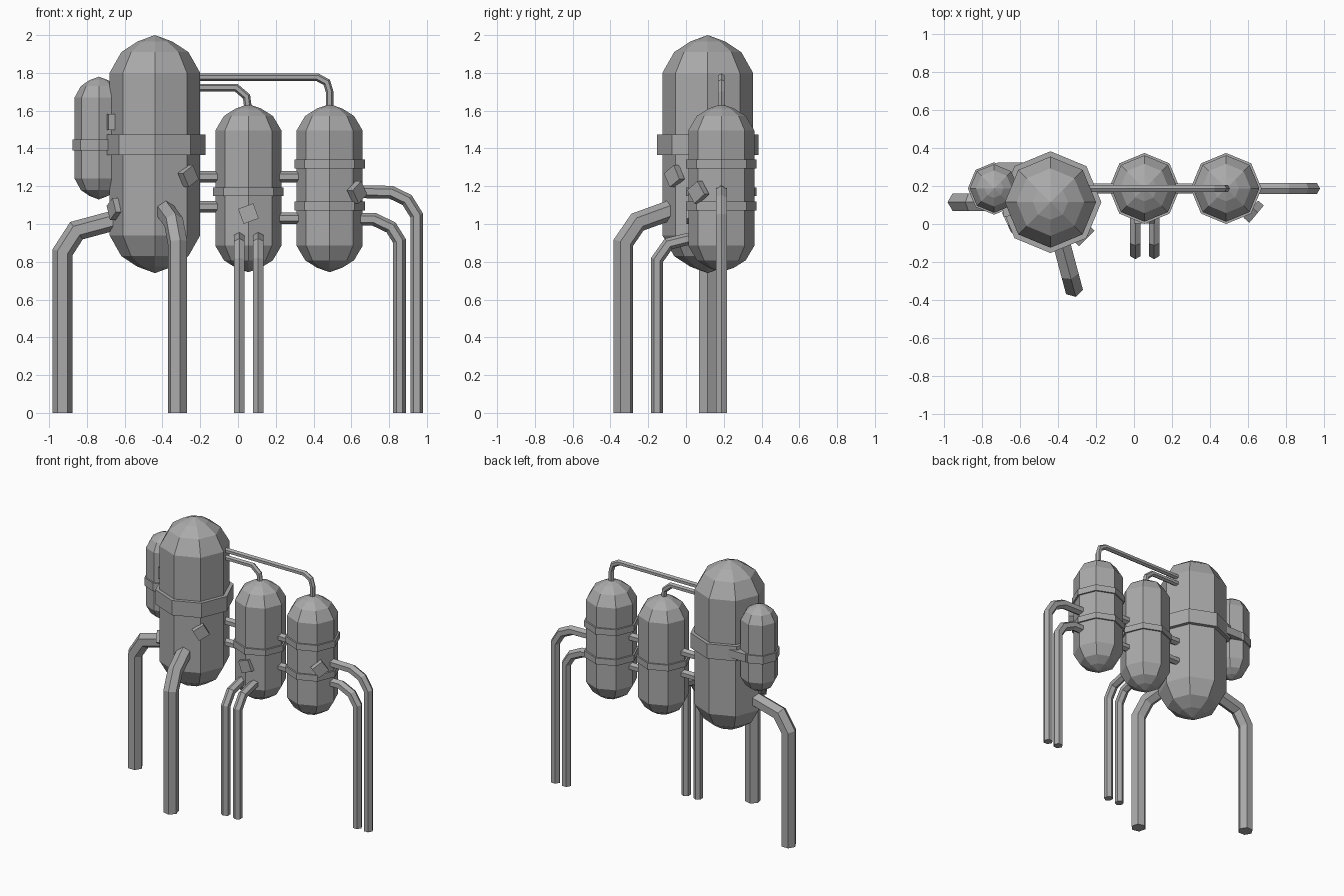
import bpy, bmesh
from math import sin, cos, pi, radians
from mathutils import Vector, Matrix

cube = bpy.data.objects.get("Cube")
if cube:
    bpy.data.objects.remove(cube, do_unlink=True)

GREY = (0.4, 0.4, 0.4, 1)
mat = bpy.data.materials.new("tank_grey")
mat.use_nodes = True
mat.diffuse_color = GREY
mat.node_tree.nodes["Principled BSDF"].inputs["Base Color"].default_value = GREY


def finish(name, bm):
    bmesh.ops.recalc_face_normals(bm, faces=bm.faces)
    mesh = bpy.data.meshes.new(name)
    bm.to_mesh(mesh)
    bm.free()
    mesh.materials.append(mat)
    obj = bpy.data.objects.new(name, mesh)
    bpy.context.collection.objects.link(obj)


def skin(name, rings):
    """Join equal-sized rings of points into a capped tube."""
    bm = bmesh.new()
    loops = [[bm.verts.new(p) for p in ring] for ring in rings]
    n = len(loops[0])
    for a, b in zip(loops, loops[1:]):
        for i in range(n):
            j = (i + 1) % n
            bm.faces.new((a[i], a[j], b[j], b[i]))
    bm.faces.new(loops[0])
    bm.faces.new(loops[-1])
    bmesh.ops.remove_doubles(bm, verts=bm.verts, dist=0.0005)
    finish(name, bm)


def octagon(centre, r, z):
    return [(centre[0] + r * cos(i * pi / 4), centre[1] + r * sin(i * pi / 4), z)
            for i in range(8)]


def tank(name, centre, r, low, high, cap):
    # Dome profile: radius factor and height factor
    dome = [(0.002, 1), (0.385, 0.83), (0.74, 0.55), (1, 0)]
    rings = [octagon(centre, r * f, high - cap + cap * h) for f, h in dome]
    rings += [octagon(centre, r * f, low + cap - cap * h) for f, h in reversed(dome)]
    skin(name, rings)


def band(name, centre, r, low, high):
    skin(name, [octagon(centre, r, low), octagon(centre, r, high)])


def pipe(name, origin, angle, r, path):
    """Six-sided pipe in an upright plane; path holds (distance, height)."""
    a = radians(angle)
    out = Vector((cos(a), sin(a), 0))
    side = Vector((-sin(a), cos(a), 0))
    pts = [Vector((origin[0], origin[1], 0)) + out * d + Vector((0, 0, z)) for d, z in path]
    rings = []
    for i, p in enumerate(pts):
        before = (p - pts[i - 1]).normalized() if i else (pts[1] - p).normalized()
        after = (pts[i + 1] - p).normalized() if i < len(pts) - 1 else before
        tangent = (before + after).normalized()
        normal = side.cross(tangent) / tangent.dot(before)
        rings.append([p + normal * r * cos(k * pi / 3) + side * r * sin(k * pi / 3)
                      for k in range(6)])
    skin(name, rings)


def box(name, size, matrix):
    bm = bmesh.new()
    bmesh.ops.create_cube(bm, size=1, matrix=matrix @ Matrix.Diagonal((*size, 1)))
    finish(name, bm)


def plate(name, centre, r, angle, z, spin):
    m = (Matrix.Translation((centre[0], centre[1], z))
         @ Matrix.Rotation(radians(angle), 4, 'Z')
         @ Matrix.Translation((r, 0, 0))
         @ Matrix.Rotation(radians(spin), 4, 'X'))
    box(name, (0.04, 0.085, 0.085), m)


MAIN, SMALL = (-0.44, 0.115), (-0.737, 0.187)
MIDDLE, END = (0.055, 0.187), (0.485, 0.187)

# Tanks
tank("main_tank", MAIN, 0.24, 0.74, 2.0, 0.2)
tank("small_tank", SMALL, 0.128, 1.13, 1.78, 0.11)
tank("middle_tank", MIDDLE, 0.175, 0.745, 1.635, 0.14)
tank("end_tank", END, 0.175, 0.745, 1.635, 0.14)

# Bands and bracket
band("main_band", MAIN, 0.268, 1.365, 1.475)
band("small_band", SMALL, 0.138, 1.388, 1.448)
band("middle_band", MIDDLE, 0.187, 1.147, 1.193)
band("end_upper_band", END, 0.187, 1.295, 1.342)
band("end_lower_band", END, 0.187, 1.072, 1.118)
box("band_bracket", (0.22, 0.16, 0.058), Matrix.Translation((-0.61, 0.245, 1.418)))

# Small plates on the tank sides
plate("main_front_plate", MAIN, 0.25, -45, 1.253, 30)
plate("main_upper_plate", MAIN, 0.235, 188, 1.54, 0)
plate("main_lower_plate", MAIN, 0.235, 205, 1.08, 30)
plate("middle_plate", MIDDLE, 0.165, -90, 1.055, 20)
plate("end_plate", END, 0.19, -40, 1.168, 35)

# Overhead pipes from the main tank
pipe("long_top_pipe", MIDDLE, 0, 0.02,
     [(-0.36, 1.777), (0.365, 1.777), (0.415, 1.75), (0.43, 1.70), (0.43, 1.6)])
pipe("short_top_pipe", MIDDLE, 0, 0.02,
     [(-0.36, 1.722), (-0.065, 1.722), (-0.01, 1.675), (0, 1.6)])

# Straight connectors between tanks
for z in (1.25, 1.092):
    pipe("main_connector", MIDDLE, 0, 0.03, [(-0.37, z), (-0.1, z)])
for z in (1.25, 1.03):
    pipe("end_connector", MIDDLE, 0, 0.03, [(0.1, z), (0.33, z)])

# Thick legs on the main tank
pipe("right_leg", MAIN, 180, 0.053,
     [(0.1, 1.045), (0.21, 1.02), (0.415, 0.965), (0.489, 0.85), (0.489, 0)])
pipe("front_leg", MAIN, -75, 0.053,
     [(0.12, 1.1), (0.2, 1.075), (0.385, 1.01), (0.463, 0.9), (0.463, 0)])

# Thin legs on the middle and end tanks
for name, x in (("middle_right_leg", 0.007), ("middle_left_leg", 0.106)):
    pipe(name, (x, 0.187), -90, 0.032,
         [(0.08, 0.935), (0.18, 0.92), (0.28, 0.895), (0.34, 0.81), (0.34, 0)])
pipe("end_inner_leg", END, 0, 0.034,
     [(0.1, 1.025), (0.235, 1.025), (0.325, 0.982), (0.37, 0.91), (0.37, 0)])
pipe("end_outer_leg", END, 0, 0.034,
     [(0.1, 1.172), (0.325, 1.168), (0.41, 1.127), (0.461, 1.045), (0.461, 0)])
